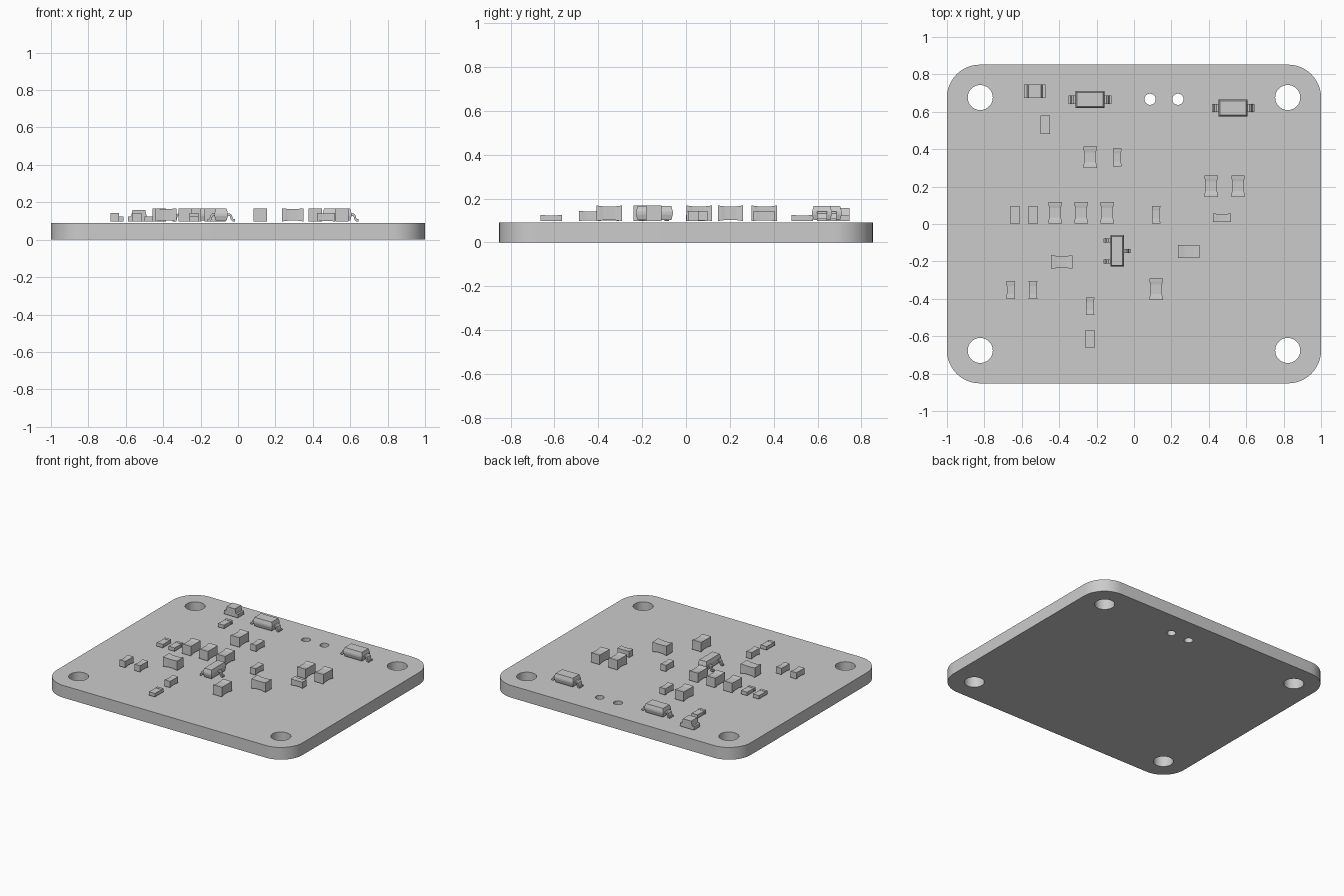
import bpy, bmesh, math
from mathutils import Matrix, Vector

if "Cube" in bpy.data.objects:
    bpy.data.objects.remove(bpy.data.objects["Cube"], do_unlink=True)

grey = bpy.data.materials.new("plain grey")
grey.use_nodes = True
tone = (0.6, 0.6, 0.6, 1)
grey.diffuse_color = tone
grey.node_tree.nodes["Principled BSDF"].inputs["Base Color"].default_value = tone

TOP = 0.09      # upper face of the board
SEAT = 0.098    # underside of the mounted parts


def finish(name, bm, x=0, y=0, turn=0, smooth=False):
    bmesh.ops.recalc_face_normals(bm, faces=bm.faces)
    mesh = bpy.data.meshes.new(name)
    bm.to_mesh(mesh)
    bm.free()
    mesh.materials.append(grey)
    ob = bpy.data.objects.new(name, mesh)
    bpy.context.collection.objects.link(ob)
    ob.location = (x, y, 0)
    ob.rotation_euler.z = math.radians(turn)
    if smooth:
        bpy.ops.object.select_all(action='DESELECT')
        ob.select_set(True)
        bpy.context.view_layer.objects.active = ob
        bpy.ops.object.shade_smooth_by_angle(angle=math.radians(30))
    return ob


def loft(bm, rings):
    """Skin a list of equal rings and cap both ends."""
    rows = [[bm.verts.new(p) for p in ring] for ring in rings]
    for a, b in zip(rows, rows[1:]):
        for i in range(len(a)):
            j = (i + 1) % len(a)
            bm.faces.new((a[i], a[j], b[j], b[i]))
    bm.faces.new(rows[0])
    bm.faces.new(rows[-1])


def rect(hx, hy, z):
    return [(-hx, -hy, z), (hx, -hy, z), (hx, hy, z), (-hx, hy, z)]


def arc(cx, cy, r, start, sweep, n):
    return [(cx + r * math.cos(start + sweep * i / n),
             cy + r * math.sin(start + sweep * i / n)) for i in range(n + 1)]


# Board: rounded outline with round holes, filled and extruded
def build_board():
    outline = []
    for k, (sx, sy) in enumerate([(1, 1), (-1, 1), (-1, -1), (1, -1)]):
        outline += arc(sx * 0.824, sy * 0.676, 0.176, k * math.pi / 2, math.pi / 2, 12)
    loops = [outline]
    holes = [(sx * 0.822, sy * 0.676, 0.067) for sx in (-1, 1) for sy in (-1, 1)]
    holes += [(0.086, 0.667, 0.03), (0.235, 0.667, 0.03)]
    for cx, cy, r in holes:
        loops.append(arc(cx, cy, r, 0, math.tau, 32)[:-1])
    curve = bpy.data.curves.new("board_outline", 'CURVE')
    curve.dimensions = '2D'
    curve.fill_mode = 'BOTH'
    curve.extrude = TOP / 2
    for loop in loops:
        s = curve.splines.new('POLY')
        s.points.add(len(loop) - 1)
        for p, (x, y) in zip(s.points, loop):
            p.co = (x, y, 0, 1)
        s.use_cyclic_u = True
    source = bpy.data.objects.new("board_outline", curve)
    bpy.context.collection.objects.link(source)
    bm = bmesh.new()
    bm.from_mesh(source.to_mesh())
    source.to_mesh_clear()
    bpy.data.objects.remove(source, do_unlink=True)
    bmesh.ops.remove_doubles(bm, verts=bm.verts, dist=1e-5)
    bmesh.ops.translate(bm, verts=bm.verts, vec=(0, 0, TOP / 2))
    finish("board", bm, smooth=True)


# Chip capacitor: block along y, pinched between its end caps
def capacitor(name, x, y, length, width, height, turn=0):
    bm = bmesh.new()
    half = [(0.5, 1), (0.36, 0.96), (0.22, 0.88)]
    steps = [(-t, s) for t, s in half] + [(t, s) for t, s in reversed(half)]
    mid = SEAT + height / 2
    loft(bm, [[(sx * s * width / 2, t * length, mid + sz * s * height / 2)
               for sx, sz in ((-1, -1), (1, -1), (1, 1), (-1, 1))] for t, s in steps])
    finish(name, bm, x, y, turn)


# Chip resistor: flat block with end terminals slightly proud
def resistor(name, x, y):
    bm = bmesh.new()
    loft(bm, [rect(0.024, 0.03, SEAT), rect(0.024, 0.03, SEAT + 0.024)])
    for s in (-1, 1):
        loft(bm, [[(px, py + s * 0.039, z) for px, py, _ in rect(0.025, 0.01, 0)]
                  for z in (SEAT, SEAT + 0.026)])
    finish(name, bm, x, y)


# Moulded package: drafted body with bent leads given as (side, y, width)
def package(name, x, y, hx, hy, leads):
    bm = bmesh.new()
    d = 0.007
    loft(bm, [rect(hx - d, hy - d, SEAT + 0.004), rect(hx, hy, SEAT + 0.03),
              rect(hx, hy, SEAT + 0.042), rect(hx - d, hy - d, SEAT + 0.068)])
    path = [(-0.01, 0.036), (0.01, 0.036), (0.016, 0.031),
            (0.021, 0.012), (0.026, 0.006), (0.037, 0.006)]
    for side, ly, w in leads:
        rings = []
        for i, (px, pz) in enumerate(path):
            a = Vector(path[max(i - 1, 0)])
            b = Vector(path[min(i + 1, len(path) - 1)])
            t = (b - a).normalized() * 0.006
            rings.append([(side * (hx + px - k * t.y), ly + e * w / 2, SEAT + pz + k * t.x)
                          for k, e in ((-1, -1), (1, -1), (1, 1), (-1, 1))])
        loft(bm, rings)
    finish(name, bm, x, y)


# Indicator lamp: flat base with a tapered lens block
def lamp(name, x, y):
    bm = bmesh.new()
    loft(bm, [rect(0.057, 0.036, SEAT), rect(0.057, 0.036, SEAT + 0.025)])
    loft(bm, [rect(0.042, 0.036, SEAT + 0.025), rect(0.034, 0.036, SEAT + 0.06)])
    finish(name, bm, x, y)


build_board()

large = [(-0.235, 0.357, 0), (0.412, 0.203, 0), (0.556, 0.203, 0), (-0.422, 0.06, 0),
         (-0.283, 0.06, 0), (-0.144, 0.06, 0), (0.118, -0.35, 0),
         (-0.385, -0.203, 90), (0.294, -0.147, 90)]
for i, (x, y, turn) in enumerate(large):
    capacitor(f"large_capacitor_{i + 1}", x, y, 0.115, 0.072, 0.07, turn)

small = [(-0.09, 0.355, 0), (-0.66, -0.353, 0), (-0.54, -0.353, 0),
         (-0.235, -0.44, 0), (0.118, 0.05, 0), (0.47, 0.033, 90)]
for i, (x, y, turn) in enumerate(small):
    capacitor(f"small_capacitor_{i + 1}", x, y, 0.095, 0.046, 0.046, turn)

flat = [(-0.475, 0.53), (-0.636, 0.048), (-0.54, 0.048), (-0.235, -0.615)]
for i, (x, y) in enumerate(flat):
    resistor(f"resistor_{i + 1}", x, y)

for i, (x, y) in enumerate([(-0.235, 0.665), (0.53, 0.62)]):
    package(f"diode_{i + 1}", x, y, 0.077, 0.045, [(-1, 0, 0.045), (1, 0, 0.045)])
package("transistor", -0.09, -0.144, 0.036, 0.084,
        [(-1, 0.056, 0.022), (-1, -0.056, 0.022), (1, 0, 0.022)])
lamp("indicator_lamp", -0.53, 0.709)
